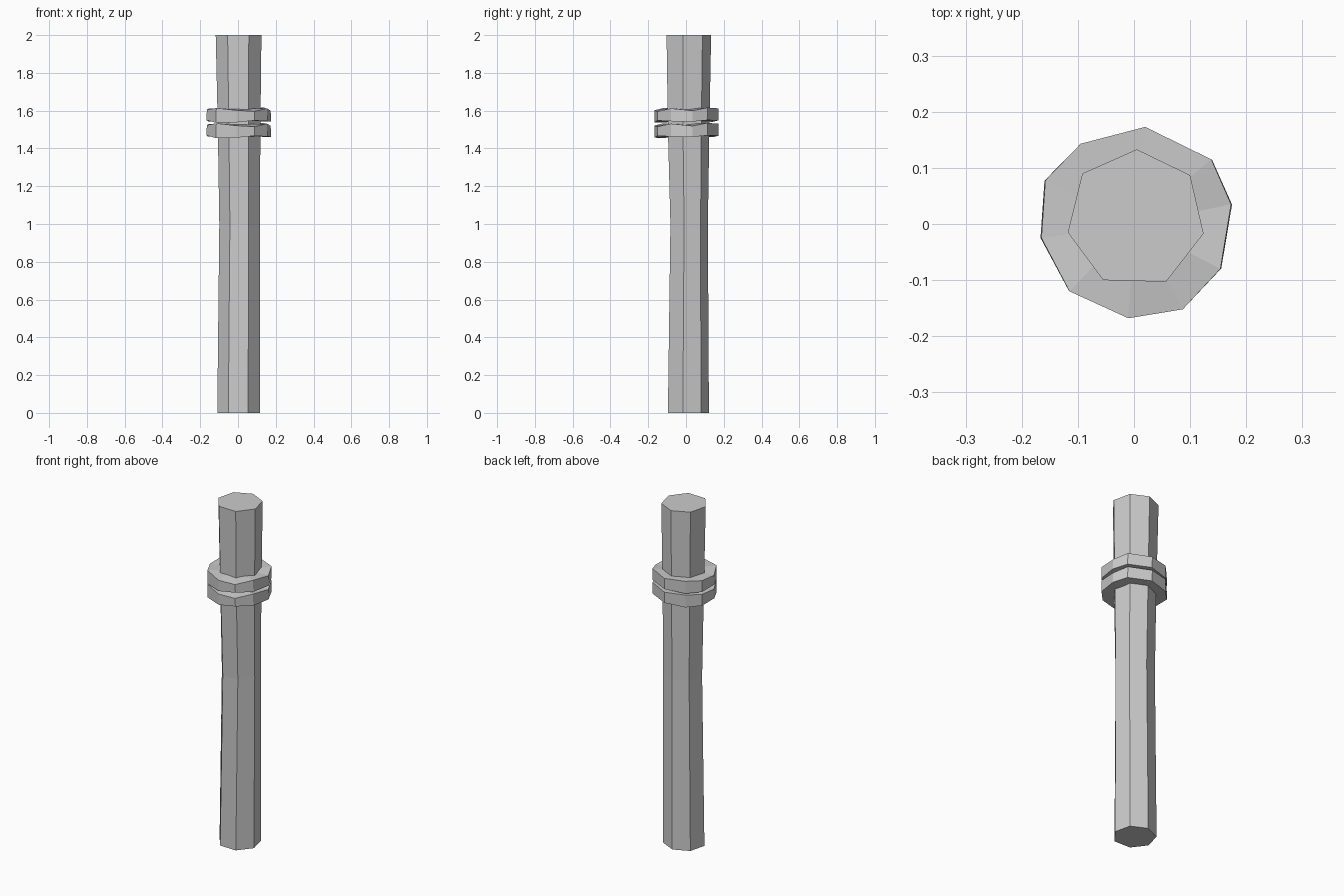
import bpy, bmesh

if "Cube" in bpy.data.objects:
    bpy.data.objects.remove(bpy.data.objects["Cube"])


def loft(name, rings, closed=False):
    """Skin a stack of equal-length point rings; cap the ends or close into a band."""
    bm = bmesh.new()
    loops = [[bm.verts.new(p) for p in ring] for ring in rings]
    n = len(loops[0])
    pairs = list(zip(loops, loops[1:]))
    if closed:
        pairs.append((loops[-1], loops[0]))
    else:
        bm.faces.new(loops[0])
        bm.faces.new(loops[-1])
    for a, b in pairs:
        for i in range(n):
            j = (i + 1) % n
            bm.faces.new((a[i], a[j], b[j], b[i]))
    bmesh.ops.recalc_face_normals(bm, faces=bm.faces)
    mesh = bpy.data.meshes.new(name)
    bm.to_mesh(mesh)
    bm.free()
    obj = bpy.data.objects.new(name, mesh)
    bpy.context.collection.objects.link(obj)
    return obj


# Seven-sided pole, slightly pinched and bowed in the middle
section = [(0.005, 0.133), (0.100, 0.087), (0.124, -0.017), (0.057, -0.103),
           (-0.055, -0.100), (-0.118, -0.015), (-0.092, 0.090)]
# height, x scale, y scale, x shift, y shift
levels = [(0.0, 0.93, 0.92, 0.0, -0.001), (1.0, 0.89, 0.84, 0.006, 0.004),
          (1.5, 0.93, 0.93, 0.003, 0.0), (2.0, 1.0, 1.0, 0.0, 0.0)]
loft("pole", [[(x * sx + dx, y * sy + dy, z) for x, y in section]
              for z, sx, sy, dx, dy in levels])

# Two rough binding bands: outline x, y, upper height, lower height
outline = [(-0.095, 0.143, 0.078, 0.005), (0.020, 0.173, 0.076, 0.012),
           (0.138, 0.115, 0.080, 0.014), (0.173, 0.035, 0.064, 0.006),
           (0.154, -0.080, 0.076, 0.008), (0.087, -0.152, 0.060, 0.012),
           (-0.010, -0.168, 0.066, 0.002), (-0.115, -0.120, 0.078, 0.000),
           (-0.165, -0.025, 0.068, 0.014), (-0.158, 0.078, 0.074, 0.008)]
for name, base in (("lower_binding", 1.455), ("upper_binding", 1.536)):
    top = [(x, y, base + t) for x, y, t, b in outline]
    bottom = [(x * 1.01, y * 0.99, base + b) for x, y, t, b in outline]
    inner_top = [(x * 0.5, y * 0.5, base + 0.074) for x, y, t, b in outline]
    inner_bottom = [(x * 0.5, y * 0.5, base + 0.008) for x, y, t, b in outline]
    loft(name, [inner_bottom, bottom, top, inner_top], closed=True)
